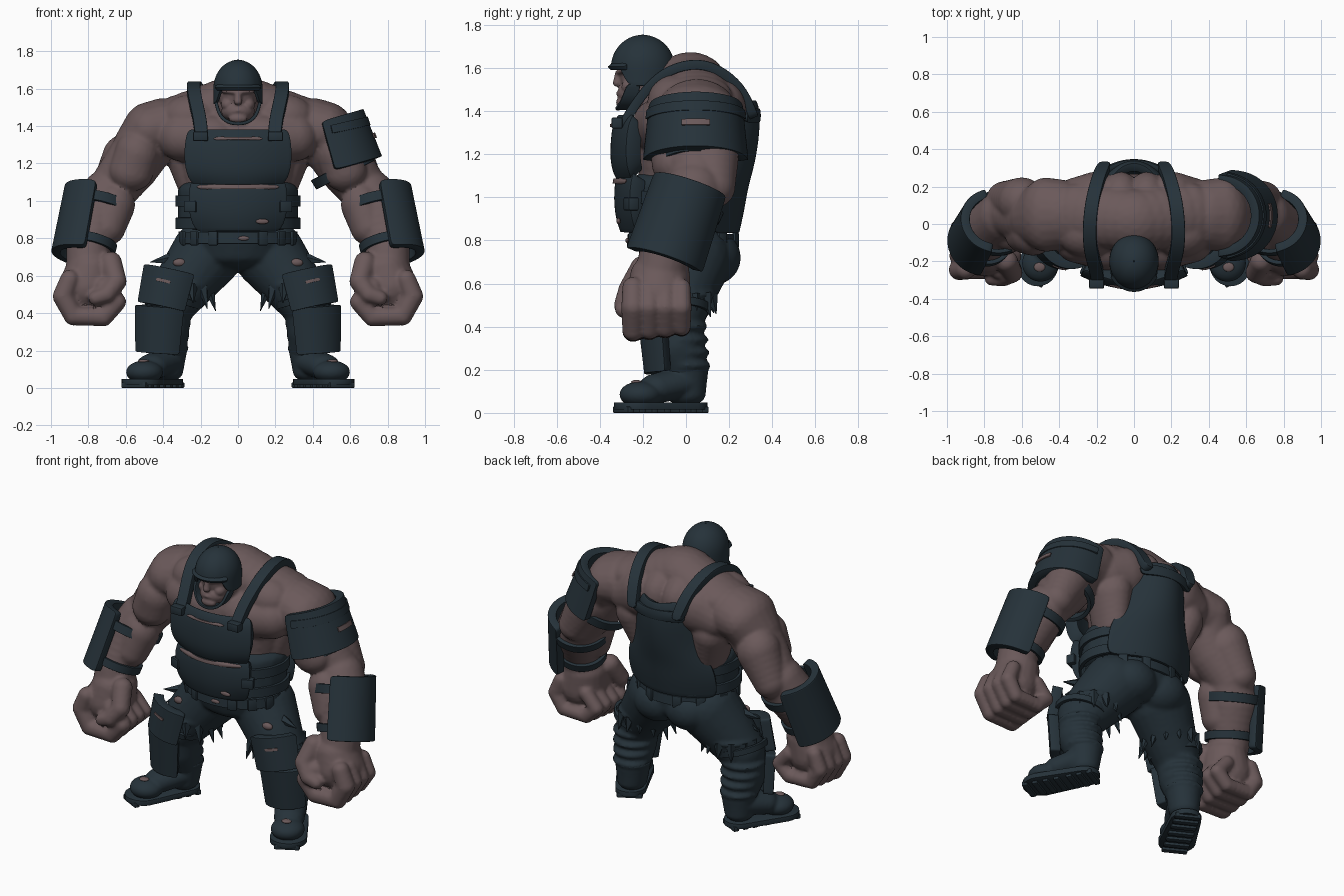
import bpy, bmesh, random
from math import sin, cos, pi, radians
from mathutils import Vector, Matrix

random.seed(4)
if "Cube" in bpy.data.objects:
    bpy.data.objects.remove(bpy.data.objects["Cube"])
made = []


def material(name, rgb):
    m = bpy.data.materials.new(name)
    m.use_nodes = True
    m.diffuse_color = (*rgb, 1)
    m.node_tree.nodes["Principled BSDF"].inputs["Base Color"].default_value = (*rgb, 1)
    return m


skin = material("dusky skin", (0.145, 0.1, 0.102))
dark = material("dark slate gear", (0.019, 0.032, 0.042))


def add_object(name, bm, mat, mirror=False):
    bmesh.ops.recalc_face_normals(bm, faces=bm.faces)
    mesh = bpy.data.meshes.new(name)
    bm.to_mesh(mesh)
    bm.free()
    mesh.materials.append(mat)
    ob = bpy.data.objects.new(name, mesh)
    bpy.context.collection.objects.link(ob)
    if mirror:
        ob.modifiers.new("Mirror", 'MIRROR')
    made.append(ob)
    return ob


def bevel(ob, width):
    b = ob.modifiers.new("Bevel", 'BEVEL')
    b.width, b.segments, b.limit_method, b.angle_limit = width, 2, 'ANGLE', radians(45)


def ball(bm, centre, radii):
    bmesh.ops.create_icosphere(bm, subdivisions=3, radius=1,
                               matrix=Matrix.Translation(centre) @ Matrix.Diagonal((*radii, 1)))


def blob(name, mat, chains, voxel, smooth=2):
    """Fuse swept ellipsoids; chains that leave the centre are mirrored."""
    bm = bmesh.new()
    for chain in chains:
        keys = [Vector(k if len(k) == 6 else (*k, k[3], k[3])) for k in chain]
        balls = [keys[0]]
        for a, b in zip(keys, keys[1:]):
            balls += [a.lerp(b, i / 5) for i in range(1, 6)]
        for side in ((1, -1) if any(k[0] for k in keys) else (1,)):
            for x, y, z, *r in balls:
                ball(bm, (side * x, y, z), r)
    ob = add_object(name, bm, mat)
    r = ob.modifiers.new("Fuse", 'REMESH')
    r.mode, r.voxel_size, r.use_smooth_shade = 'VOXEL', voxel, True
    s = ob.modifiers.new("Relax", 'SMOOTH')
    s.factor, s.iterations = 0.5, smooth


def sheet(name, rows, thick, mat=dark, closed=False, mirror=False):
    """Thick rounded panel through a grid of points."""
    bm = bmesh.new()
    grid = [[bm.verts.new(p) for p in row] for row in rows]
    n = len(grid[0])
    for a, b in zip(grid, grid[1:]):
        for i in range(n if closed else n - 1):
            j = (i + 1) % n
            bm.faces.new((a[i], a[j], b[j], b[i]))
    ob = add_object(name, bm, mat, mirror)
    ob.modifiers.new("Round", 'SUBSURF').levels = 1 if closed else 2
    s = ob.modifiers.new("Thick", 'SOLIDIFY')
    s.thickness, s.offset = thick, 0
    bevel(ob, thick * 0.3)


def plate(name, rows, bend, thick, mat=dark):
    """Body panel from rows of height, half width and depth."""
    us = [i / 4 - 1 for i in range(9)]
    sheet(name, [[(w * u, y + bend * u * u, z) for u in us] for z, w, y in rows], thick, mat)


def cuff(name, p0, p1, r0, r1, out, spread, thick, mat=dark, squash=1, mirror=True):
    """Curved guard or full band around an axis."""
    p0, p1, out = Vector(p0), Vector(p1), Vector(out)
    d = (p1 - p0).normalized()
    u = (out - d * out.dot(d)).normalized()
    v = d.cross(u) * squash
    full = spread >= 180
    n = 24 if full else 9
    angles = [radians(spread) * (2 * i / (n if full else n - 1) - 1) for i in range(n)]
    rows = []
    for t in (0, 0.08, 0.5, 0.92, 1):
        c, r = p0.lerp(p1, t), r0 + (r1 - r0) * t
        rows.append([c + (u * cos(a) + v * sin(a)) * r for a in angles])
    sheet(name, rows, thick, mat, full, mirror)


def strap(name, path, across, thick):
    w = Vector(across)
    sheet(name, [[Vector(p) - w, Vector(p), Vector(p) + w] for p in path], thick, mirror=True)


def boxes(name, items):
    """Items are centre, size and turn about z."""
    bm = bmesh.new()
    for c, s, turn in items:
        bmesh.ops.create_cube(bm, size=1, matrix=Matrix.Translation(c)
                              @ Matrix.Rotation(turn, 4, 'Z') @ Matrix.Diagonal((*s, 1)))
    bevel(add_object(name, bm, dark, True), 0.006)


# Bare torso
torso = [
    [(0, .02, 1.3, .33, .25, .27), (0, 0, 1.05, .28, .22, .18)],
    [(0, .02, 1.53, .2, .17, .145), (.3, .05, 1.46, .14, .17, .11)],
    [(0, -.17, 1.5, .1), (0, 0, 1.52, .15)],
    [(.07, .11, 1.43, .12, .17, .15)],
    [(.25, -.05, 1.44, .16, .13, .13)],
    [(.14, -.13, 1.33, .15, .12, .13), (.3, -.08, 1.34, .13, .13, .13)],
    [(.2, .16, 1.4, .14, .12, .15), (.3, .13, 1.36, .13, .12, .12)],
    [(.27, .1, 1.26, .12, .15, .14), (.23, .06, 1.08, .09, .13, .1)],
]
# Heavy arms
arms = [
    [(.4, .05, 1.39, .16, .19, .16), (.47, .05, 1.38, .145, .2, .15), (.53, .04, 1.28, .14, .16, .15)],
    [(.47, .04, 1.34, .16), (.57, .04, 1.19, .15), (.68, .06, 1.05, .13)],
    [(.54, -.05, 1.25, .12, .12, .13), (.57, -.06, 1.16, .12, .1, .11)],
    [(.6, .12, 1.22, .13, .13, .14), (.69, .13, 1.05, .1, .1, .1)],
    [(.7, .04, 1.03, .14), (.75, 0, .93, .15, .15, .14), (.8, -.09, .75, .12, .125, .1), (.8, -.12, .64, .12)],
    [(.66, -.04, .98, .11, .11, .12), (.7, -.07, .86, .1)],
]
# Clenched fists, thumbs forward
fists = [[(.79, -.12, .64, .13, .14, .1), (.81, -.13, .54, .15, .15, .14)]]
for i in range(4):
    y, r = -.245 + .075 * i, .052 - .003 * i
    fists.append([(.9, y, .58, r), (.935, y, .49, r + .004), (.88, y, .385 + .005 * i, r),
                  (.72, y, .38 + .005 * i, r), (.65, y, .46, r), (.72, y, .54, r)])
fists.append([(.68, -.2, .67, .06), (.65, -.26, .57, .055), (.7, -.29, .5, .045), (.76, -.29, .48, .04)])
blob("body", skin, torso + arms + fists, 0.012)

# Scowling head
blob("head", skin, [
    [(0, -.19, 1.57, .105, .12, .13)],
    [(0, -.235, 1.48, .09, .085, .06)],
    [(.055, -.255, 1.515, .036, .045, .035)],
    [(0, -.31, 1.575, .016, .02, .02), (0, -.32, 1.53, .022, .02, .017)],
    [(.015, -.305, 1.582, .025, .022, .014), (.07, -.28, 1.588, .022, .025, .014)],
    [(0, -.31, 1.483, .022, .016, .01), (.03, -.3, 1.478, .016, .014, .01)],
    [(0, -.295, 1.44, .05, .03, .026)],
], 0.007)

# Helmet with short brow and long cheek guards
rows = []
for i in range(10):
    row = []
    for k in range(32):
        a = 2 * pi * k / 32
        f = max(0, min(1, (0.75 - cos(a)) / 0.3))
        polar = max(0.02, (1.53 + 0.62 * f * f * (3 - 2 * f)) * i / 9)
        r = sin(min(polar, pi / 2))
        z = cos(polar) if polar < pi / 2 else pi / 2 - polar
        row.append((.125 * r * sin(a), -.2 - .142 * r * cos(a), 1.602 + .145 * z))
    rows.append(row)
sheet("helmet", rows, 0.016, closed=True)
arc = [radians(a) for a in range(-60, 61, 15)]
sheet("helmet_brim", [[(.13 * k * sin(a), -.2 - .145 * k * cos(a), 1.615 - .12 * (k - .95)) for a in arc]
                      for k in (.95, 1.03, 1.09)], 0.022)
strap("chin_strap", [(.118, -.24, 1.53), (.102, -.262, 1.46), (.06, -.285, 1.42), (0, -.295, 1.41)],
      (0, .035, 0), 0.018)

# Armoured vest
blob("vest_waist", dark, [[(0, -.005, 1.05, .325, .265, .1), (0, -.025, .89, .325, .25, .07)]], 0.016)
plate("chest_plate", [(1.36, .25, -.285), (1.335, .265, -.305), (1.25, .275, -.315),
                      (1.15, .265, -.315), (1.1, .22, -.29)], 0.07, 0.075)
plate("belly_plate", [(1.1, .23, -.28), (1.06, .25, -.298), (.93, .25, -.298), (.85, .21, -.27)], 0.07, 0.075)
plate("back_plate", [(1.44, .15, .305), (1.41, .18, .32), (1.3, .19, .32), (1.16, .21, .298),
                     (1.05, .28, .265), (.95, .3, .25), (.84, .29, .225)], -0.13, 0.05)
plate("back_plate_rim", [(1.41, .17, .33), (1.38, .19, .335), (1.35, .17, .33)], -0.06, 0.03)
for z in (.88, 1.0):
    cuff("vest_band", (0, -.02, z + .03), (0, -.02, z - .03), .328, .328, (1, 0, 0), 180, .022,
         squash=.79, mirror=False)
strap("shoulder_strap", [(.195, -.3, 1.32), (.2, -.245, 1.42), (.225, -.17, 1.52), (.24, -.08, 1.595),
                         (.235, .06, 1.63), (.21, .18, 1.58), (.18, .27, 1.49), (.155, .315, 1.37)],
      (.036, 0, 0), 0.045)
boxes("vest_buckles", [((.2, -.32, 1.345), (.08, .05, .05), 0), ((.25, -.255, .97), (.07, .05, .06), .4)])

# Belt with flat loops
cuff("belt", (0, -.015, .83), (0, -.015, .77), .3, .305, (1, 0, 0), 180, .03, squash=.81, mirror=False)
boxes("belt_loops", [((.315 * cos(a), .258 * sin(a) - .015, .8), (.018, .055, .075), a)
                     for a in [radians(d) for d in (-65, -42, -20, 15, 45, 72)]])

# Trousers with wrapped shins
blob("trousers", dark, [
    [(0, .0, .79, .285, .235, .07), (0, .01, .72, .26, .22, .1)],
    [(.11, .12, .72, .15, .135, .13)],
    [(.17, .02, .71, .19), (.27, -.02, .58, .165), (.36, -.05, .46, .14)],
    [(.37, -.05, .42, .125), (.385, -.04, .31, .125), (.375, 0, .19, .1)],
] + [[(.38, -.035 + .012 * i, .4 - .06 * i, .137 - .007 * i, .137 - .007 * i, .034)] for i in range(4)]
  + [[(.3, -.03, .55, .172, .175, .03)]], 0.013)

# Torn cloth hanging from the thighs
bm = bmesh.new()
tears = []
for k in range(13):
    out = Vector((cos(k * pi / 6.5), sin(k * pi / 6.5), 0))
    tears.append((Vector((.3, -.03, .53)) + out * .15, out * .3 - Vector((0, 0, 1)), random.uniform(.08, .16)))
for z in (.64, .69):
    tears.append((Vector((.37, -.06, z)), Vector((1, -.2, z * 8 - 5.7)), .13))
for base, aim, size in tears:
    turn = aim.to_track_quat('Z', 'Y').to_matrix().to_4x4()
    bmesh.ops.create_cone(bm, cap_ends=True, segments=5, radius1=.036, radius2=.002, depth=size,
                          matrix=Matrix.Translation(base + aim.normalized() * size * .3) @ turn)
add_object("cloth_shreds", bm, dark, True)

# Leg guards
front = (.3, -1, 0)
cuff("knee_pad", (.335, -.05, .62), (.38, -.065, .42), .162, .15, front, 50, .06)
cuff("shin_pad", (.385, -.04, .44), (.4, -.03, .19), .155, .135, front, 50, .06)
cuff("knee_strap", (.35, -.05, .5), (.36, -.05, .465), .155, .15, front, 180, .02)

# Boots with ribbed soles
blob("boots", dark, [
    [(.375, 0, .2, .105, .105, .06), (.38, .0, .09, .088, .093, .06)],
    [(.39, -.02, .14, .095, .095, .075), (.455, -.13, .115, .09, .09, .07)],
    [(.5, -.21, .085, .1, .1, .062)],
    [(.375, .0, .215, .115, .115, .02)],
], 0.01)
heel, toe = Vector((.385, .01, 0)), Vector((.515, -.225, 0))
bm = bmesh.new()
for c, r in ((heel, .09), (toe, .108)):
    for z in (.016, .048):
        for k in range(24):
            a = 2 * pi * k / 24
            bm.verts.new((c.x + r * cos(a), c.y + r * sin(a), z))
bmesh.ops.convex_hull(bm, input=bm.verts)
bmesh.ops.delete(bm, geom=[v for v in bm.verts if not v.link_faces], context='VERTS')
bevel(add_object("boot_soles", bm, dark, True), 0.008)
boxes("sole_treads", [(heel.lerp(toe, t) + Vector((0, 0, .015)), (.15, .035, .03), .49)
                      for t in (-.2, .03, .26, .55, .8, 1.05, 1.28)])

# Forearm guards and their straps
outward = (1, -.1, 0)
cuff("forearm_guard", (.752, .02, 1.055), (.815, -.1, .7), .155, .165, outward, 84, .05)
cuff("upper_guard_strap", (.737, .01, .99), (.748, -.01, .94), .168, .165, outward, 180, .022)
cuff("lower_guard_strap", (.79, -.075, .79), (.8, -.09, .745), .138, .136, outward, 180, .022)

# Single shoulder guard on the left arm
side = (.95, 0, .3)
cuff("shoulder_guard", (.465, .045, 1.43), (.54, .045, 1.17), .195, .222, side, 96, .05, mirror=False)
cuff("shoulder_guard_ridge", (.475, .045, 1.4), (.485, .045, 1.355), .215, .22, side, 85, .03, mirror=False)
cuff("arm_strap", (.55, .04, 1.19), (.575, .04, 1.14), .17, .165, side, 180, .024, mirror=False)

# Worn patches
plate("chest_plate_wear", [(1.34, .1, -.348), (1.334, .14, -.349), (1.327, .12, -.35)], .02, .008, skin)
plate("belly_plate_wear", [(1.086, .18, -.334), (1.076, .23, -.336), (1.064, .2, -.338)], .06, .008, skin)
cuff("shoulder_guard_wear", (.502, .045, 1.3), (.51, .045, 1.272), .236, .239, side, 16, .008, skin, mirror=False)
cuff("knee_pad_wear", (.352, -.055, .545), (.356, -.057, .53), .19, .189, front, 12, .008, skin)
bm = bmesh.new()
for x in (.505, -.505):
    ball(bm, (x, -.23, .143), (.03, .025, .01))
    ball(bm, (x * .62, -.15, .67), (.035, .02, .022))
ball(bm, (.13, -.313, .89), (.035, .01, .014))
ball(bm, (.03, -.272, .8), (.03, .009, .012))
add_object("worn_spots", bm, skin)

# Fix the modelled shapes and shade them
dg = bpy.context.evaluated_depsgraph_get()
baked = [(ob, bpy.data.meshes.new_from_object(ob.evaluated_get(dg))) for ob in made]
bpy.ops.object.select_all(action='DESELECT')
for ob, mesh in baked:
    mat = ob.data.materials[0]
    ob.modifiers.clear()
    ob.data = mesh
    mesh.materials.clear()
    mesh.materials.append(mat)
    ob.select_set(True)
bpy.context.view_layer.objects.active = made[0]
bpy.ops.object.shade_smooth_by_angle(angle=radians(40))
